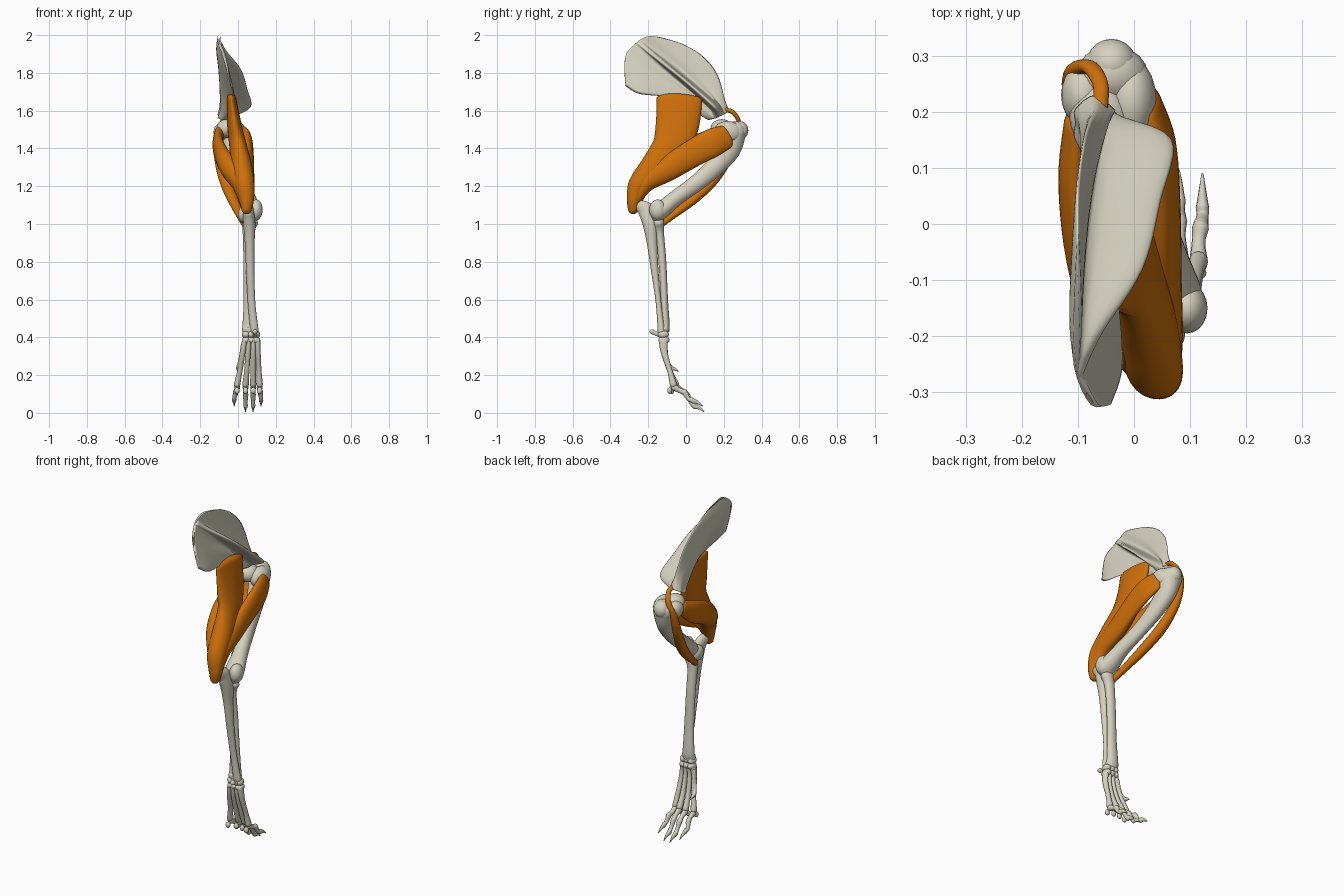
import bpy
import bmesh
import math
from mathutils import Vector

cube = bpy.data.objects.get("Cube")
if cube:
    bpy.data.objects.remove(cube, do_unlink=True)


def make_material(name, colour):
    material = bpy.data.materials.new(name)
    material.use_nodes = True
    material.diffuse_color = (*colour, 1)
    shader = material.node_tree.nodes["Principled BSDF"]
    shader.inputs["Base Color"].default_value = (*colour, 1)
    shader.inputs["Roughness"].default_value = 0.6
    return material


bone = make_material("bone ivory", (0.66, 0.64, 0.52))
muscle = make_material("muscle orange", (0.61, 0.16, 0.003))


def finish(name, bm, material):
    """Turn a bmesh into a smooth shaded object."""
    bmesh.ops.recalc_face_normals(bm, faces=bm.faces[:])
    mesh = bpy.data.meshes.new(name)
    bm.to_mesh(mesh)
    bm.free()
    mesh.materials.append(material)
    for face in mesh.polygons:
        face.use_smooth = True
    obj = bpy.data.objects.new(name, mesh)
    bpy.context.scene.collection.objects.link(obj)
    return obj


def resample(points, steps, closed=False):
    """Curve that passes smoothly through all the given points."""
    points = [Vector(p) for p in points]
    count = len(points)

    def pick(i):
        return points[i % count] if closed else points[max(0, min(count - 1, i))]

    result = []
    for i in range(count if closed else count - 1):
        a, b, c, d = (pick(i + k) for k in (-1, 0, 1, 2))
        for s in range(steps):
            t = s / steps
            result.append(b + (c - a) * (t / 2)
                          + (a * 2 - b * 5 + c * 4 - d) * (t * t / 2)
                          + (b * 3 - a - c * 3 + d) * (t ** 3 / 2))
    if not closed:
        result.append(points[-1])
    return result


def skin(name, rings, material):
    """Join a row of rings with quads and close both ends."""
    bm = bmesh.new()
    rows = [[bm.verts.new(p) for p in ring] for ring in rings]
    size = len(rows[0])
    for low, high in zip(rows, rows[1:]):
        for i in range(size):
            j = (i + 1) % size
            bm.faces.new((low[i], low[j], high[j], high[i]))
    bm.faces.new(rows[0])
    bm.faces.new(rows[-1])
    return finish(name, bm, material)


def tube(name, stations, material, sides=18, steps=6):
    """Round-ended limb through (x, y, z, half width, half depth) stations."""
    path = resample(stations, steps)
    centres = [Vector(p[:3]) for p in path]
    rings = []

    def ring(i, scale=1, shift=0):
        before, after = centres[max(i - 1, 0)], centres[min(i + 1, len(path) - 1)]
        along = (after - before).normalized()
        across = Vector((1, 0, 0))
        across = (across - along * across.dot(along)).normalized()
        depth = along.cross(across)
        wide, deep = (max(r, 0.002) for r in path[i][3:5])
        centre = centres[i] + along * shift * min(wide, deep)
        rings.append([centre + across * (wide * scale * math.cos(a))
                      + depth * (deep * scale * math.sin(a))
                      for a in (math.tau * k / sides for k in range(sides))])

    cap = [math.radians(d) for d in (84, 60, 30)]
    for a in cap:
        ring(0, math.cos(a), -math.sin(a))
    for i in range(len(path)):
        ring(i)
    for a in reversed(cap):
        ring(len(path) - 1, math.cos(a), math.sin(a))
    return skin(name, rings, material)


def blob(name, centre, radii):
    """Rounded knob of bone."""
    bm = bmesh.new()
    bmesh.ops.create_icosphere(bm, subdivisions=3, radius=1)
    bmesh.ops.scale(bm, vec=radii, verts=bm.verts)
    bmesh.ops.translate(bm, vec=centre, verts=bm.verts)
    return finish(name, bm, bone)


# Shoulder blade: rear edge, spine base, front edge, spine tip x, thickness, bulge
def blade_ring(rear, spine, front, tip, thick, bulge):
    rear, spine, front = Vector(rear), Vector(spine), Vector(front)
    out = Vector((thick, 0, 0))
    push = Vector((0, -bulge, bulge))
    step = (front - rear).normalized()
    crest = Vector((tip, spine.y, spine.z))
    rear_mid = (rear + spine) / 2 + push
    front_mid = (spine + front) / 2 + push
    ring = [rear, rear_mid + out, spine - step * 0.025 + out,
            crest - step * 0.009, crest + step * 0.009,
            spine + step * 0.025 + out, front_mid + out, front,
            front_mid - out, spine - out, rear_mid - out]
    return resample(ring, 4, closed=True)


blade = [
    blade_ring((-.04, -.32, 1.73), (-.1, -.255, 1.965), (-.1, -.02, 1.955), -.09, .007, .035),
    blade_ring((-.02, -.25, 1.69), (-.1, -.19, 1.91), (-.1, .075, 1.9), -.06, .012, .01),
    blade_ring((-.03, -.12, 1.675), (-.09, -.08, 1.82), (-.09, .15, 1.82), .005, .012, 0),
    blade_ring((-.05, -.01, 1.65), (-.08, .04, 1.72), (-.08, .185, 1.74), .035, .016, 0),
    blade_ring((-.06, .07, 1.58), (-.07, .15, 1.62), (-.07, .205, 1.66), .055, .025, 0),
    blade_ring((-.07, .12, 1.55), (-.07, .18, 1.57), (-.07, .23, 1.6), -.03, .035, 0),
]
columns = [resample(column, 6) for column in zip(*blade)]
skin("shoulder_blade", list(zip(*columns)), bone)

# Upper arm bone with its knobs
tube("upper_arm_bone", [
    (-.04, .265, 1.49, .065, .055), (-.03, .23, 1.4, .052, .062),
    (-.01, .16, 1.31, .042, .053), (.02, .06, 1.22, .036, .045),
    (.05, -.05, 1.14, .042, .042), (.065, -.12, 1.08, .055, .045),
    (.07, -.15, 1.05, .055, .04)], bone)
blob("shoulder_head", (-.06, .19, 1.505), (.055, .06, .05))
blob("inner_shoulder_knob", (-.09, .23, 1.485), (.04, .055, .05))
blob("front_shoulder_knob", (-.04, .285, 1.495), (.045, .045, .05))
blob("outer_shoulder_knob", (-.005, .22, 1.485), (.045, .075, .06))
blob("outer_elbow_knob", (.095, -.15, 1.075), (.036, .045, .055))
blob("inner_elbow_knob", (.03, -.15, 1.05), (.03, .045, .045))

# Forearm bones
tube("elbow_bone", [
    (.05, -.25, 1.1, .025, .03), (.055, -.21, 1.07, .028, .045),
    (.06, -.19, 1, .032, .04), (.062, -.18, .9, .026, .028),
    (.065, -.165, .75, .022, .02), (.072, -.145, .58, .02, .015),
    (.088, -.13, .43, .022, .02)], bone)
tube("forearm_bone", [
    (.065, -.145, 1.01, .042, .03), (.055, -.14, .95, .03, .024),
    (.057, -.125, .8, .028, .021), (.06, -.115, .6, .03, .02),
    (.06, -.11, .47, .036, .024), (.062, -.115, .44, .042, .028)], bone)

# Wrist
for row, height in enumerate((.415, .385)):
    for i in range(3):
        blob(f"wrist_bone_{row}_{i}", (.043 + .026 * i, -.12 + .003 * row, height),
             (.022, .03, .021))
tube("rear_wrist_bone", [(.09, -.13, .41, .014, .014), (.09, -.16, .42, .01, .011),
                         (.09, -.18, .43, .013, .013)], bone)

# Four toes: long foot bone, two joints and a claw each
for i, (base, head, tip) in enumerate(
        ((.036, -.005, -.02), (.058, .04, .04), (.081, .08, .08), (.103, .115, .122))):
    outer = i in (0, 3)
    lift = .03 if outer else 0
    back = .012 if outer else 0
    tube(f"foot_bone_{i}", [
        (base, -.12, .385, .015, .025), (base * .75 + head * .25, -.115, .32, .014, .018),
        (base * .35 + head * .65, -.085, .22, .014, .014),
        (head, -.055 - back, .15, .017, .019)], bone, 12)
    blob(f"pad_bone_{i}", (head, -.075 - back, .118), (.014, .012, .018))
    tube(f"first_joint_{i}", [
        (head, -.05 - back, .135, .016, .018), (head, -.02 - back, .118, .012, .013),
        (head * .5 + tip * .5, .005 - back, .095 + lift / 2, .015, .016)], bone, 12)
    tube(f"second_joint_{i}", [
        (head * .5 + tip * .5, .008 - back, .09 + lift / 2, .014, .015),
        (tip, .025 - back, .06 + lift / 2, .011, .011),
        (tip, .042 - back, .038 + lift, .012, .014)], bone, 12)
    tube(f"claw_{i}", [
        (tip, .045 - back, .035 + lift, .011, .015), (tip, .07 - back, .027 + lift, .007, .01),
        (tip, .095 - back / 2, .006 + lift, .002, .002)], bone, 10)

# Small raised inner toe
tube("inner_toe", [
    (.025, -.11, .36, .01, .012), (.012, -.1, .28, .01, .01),
    (.002, -.08, .24, .012, .012), (0, -.06, .232, .008, .009),
    (0, -.04, .22, .002, .002)], bone, 10)

# Rear arm muscle: long, outer and inner heads meeting at the elbow point
tube("long_muscle_head", [
    (-.035, -.035, 1.665, .025, .12), (-.02, -.045, 1.53, .038, .115),
    (0, -.08, 1.41, .046, .1), (.02, -.17, 1.3, .055, .075),
    (.035, -.25, 1.21, .052, .055), (.045, -.275, 1.13, .04, .038),
    (.045, -.28, 1.08, .028, .028)], muscle, 24)
tube("outer_muscle_head", [
    (.025, .215, 1.462, .024, .062), (.045, .14, 1.43, .03, .075),
    (.05, .03, 1.37, .033, .072), (.045, -.1, 1.29, .04, .065),
    (.045, -.21, 1.22, .042, .05), (.045, -.265, 1.13, .035, .03)], muscle, 24)
tube("inner_muscle_head", [
    (-.1, .18, 1.48, .025, .04), (-.105, .08, 1.42, .03, .062),
    (-.085, -.05, 1.36, .038, .065), (-.04, -.15, 1.29, .052, .06),
    (.015, -.23, 1.21, .046, .05), (.04, -.27, 1.11, .03, .03)], muscle, 24)

# Front arm muscle: a strap arching over the shoulder down to the forearm
tube("front_arm_muscle", [
    (-.06, .21, 1.605, .014, .012), (-.06, .25, 1.59, .014, .012),
    (-.08, .28, 1.54, .016, .012), (-.105, .268, 1.47, .02, .018),
    (-.1, .225, 1.355, .026, .025), (-.07, .147, 1.235, .031, .028),
    (-.03, .045, 1.135, .028, .026), (.012, -.07, 1.045, .021, .019),
    (.038, -.14, .992, .016, .016)], muscle)
